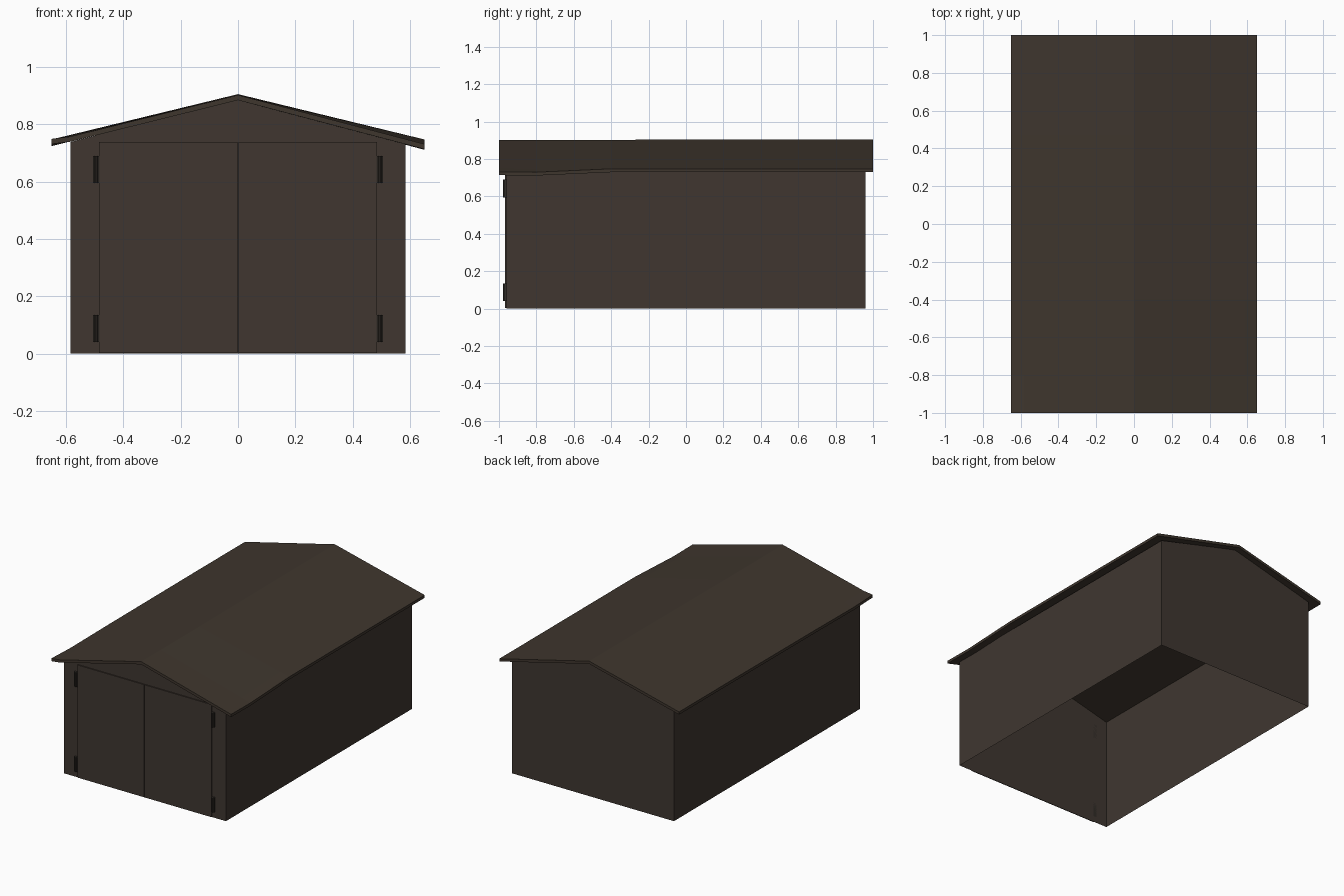
import bpy, bmesh, math
from mathutils import Matrix

if "Cube" in bpy.data.objects:
    bpy.data.objects.remove(bpy.data.objects["Cube"])


def material(name, col):
    m = bpy.data.materials.new(name)
    m.diffuse_color = (*col, 1)
    m.use_nodes = True
    m.node_tree.nodes["Principled BSDF"].inputs["Base Color"].default_value = m.diffuse_color
    return m


WALL = material("dark brown wall", (0.0500, 0.0375, 0.0295))
ROOF = material("dark brown roof", (0.0485, 0.0365, 0.0265))
IRON = material("dark iron", (0.0300, 0.0250, 0.0200))


def finish(name, bm, mat):
    me = bpy.data.meshes.new(name)
    bm.to_mesh(me)
    bm.free()
    me.materials.append(mat)
    ob = bpy.data.objects.new(name, me)
    bpy.context.collection.objects.link(ob)
    return ob


def add_box(bm, lo, hi):
    size = [h - l for l, h in zip(lo, hi)]
    mid = [(h + l) / 2 for l, h in zip(lo, hi)]
    bmesh.ops.create_cube(bm, size=1, matrix=Matrix.Translation(mid) @ Matrix.Diagonal((*size, 1)))


# Walls: open shell with a gable at each end and no floor
W, D, EAVE, PEAK = 0.585, 0.96, 0.738, 0.888
bm = bmesh.new()
profile = [(-W, 0), (W, 0), (W, EAVE), (0, PEAK), (-W, EAVE)]
front = [bm.verts.new((x, -D, z)) for x, z in profile]
back = [bm.verts.new((x, D, z)) for x, z in profile]
bm.faces.new(front)
bm.faces.new(back[::-1])
bm.faces.new((front[1], back[1], back[2], front[2]))
bm.faces.new((back[0], front[0], front[4], back[4]))
finish("walls", bm, WALL)

# Roof: slightly sagging thin slab, bent at the ridge
rows = [-1, -0.8, -0.4, 0.47, 1]
ridge = [0.902, 0.902, 0.902, 0.905, 0.905]
right_eave = [0.731, 0.729, 0.747, 0.747, 0.747]
left_eave = [0.749, 0.742, 0.745, 0.747, 0.747]
THICK = 0.018
bm = bmesh.new()
top, low = [], []
for i, y in enumerate(rows):
    r, a, b = ridge[i], left_eave[i], right_eave[i]
    k = 0.585 / 0.65
    kink = 0.757 if i == 0 else r + (a - r) * k
    line = [(-0.65, a), (-0.585, kink), (0, r), (0.585, r + (b - r) * k), (0.65, b)]
    top.append([bm.verts.new((x, y, z)) for x, z in line])
    low.append([bm.verts.new((x, y, z - THICK)) for x, z in line])
n = len(rows)
for i in range(n - 1):
    for j in range(4):
        bm.faces.new((top[i][j], top[i][j + 1], top[i + 1][j + 1], top[i + 1][j]))
        bm.faces.new((low[i][j], low[i + 1][j], low[i + 1][j + 1], low[i][j + 1]))
    for j in (0, 4):
        bm.faces.new((top[i][j], top[i + 1][j], low[i + 1][j], low[i][j]))
for i in (0, n - 1):
    for j in range(4):
        bm.faces.new((top[i][j], low[i][j], low[i][j + 1], top[i][j + 1]))
bmesh.ops.recalc_face_normals(bm, faces=bm.faces)
finish("roof", bm, ROOF)

# Double doors and their hinges
for side, s in (("left", -1), ("right", 1)):
    bm = bmesh.new()
    xs = sorted((s * 0.001, s * 0.485))
    add_box(bm, (xs[0], -0.967, 0.002), (xs[1], -D, 0.738))
    finish(side + "_door", bm, WALL)
    for level, z in (("lower", 0.04), ("upper", 0.595)):
        bm = bmesh.new()
        add_box(bm, (s * 0.495 - 0.011, -0.971, z), (s * 0.495 + 0.011, -D, z + 0.095))
        bmesh.ops.create_cone(bm, cap_ends=True, segments=8, radius1=0.006, radius2=0.006, depth=0.095,
                              matrix=Matrix.Translation((s * 0.495, -0.973, z + 0.0475)))
        finish(side + "_" + level + "_hinge", bm, IRON)
